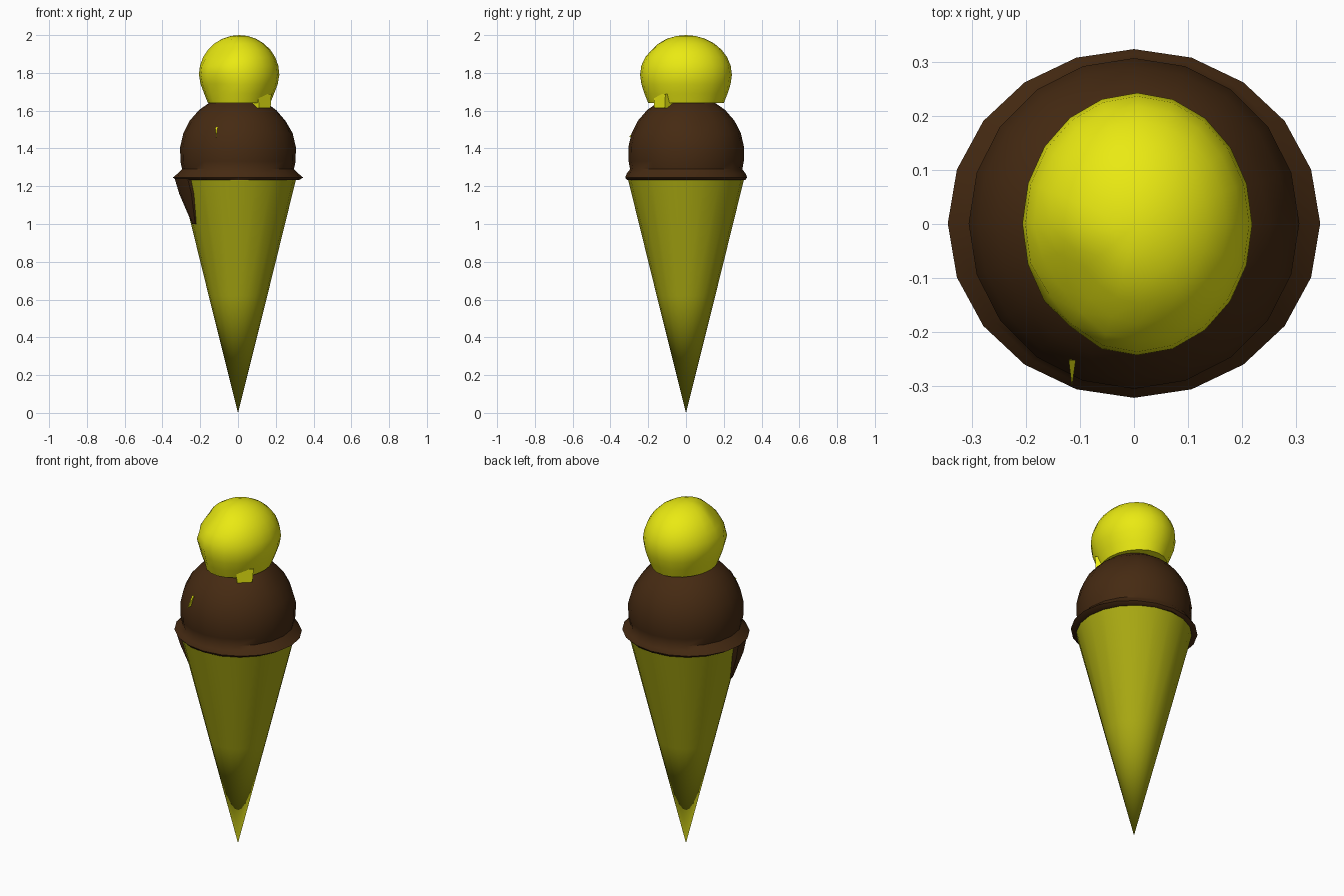
import bpy, bmesh, math
from mathutils import Vector

if "Cube" in bpy.data.objects:
    bpy.data.objects.remove(bpy.data.objects["Cube"])

SIDES = 20


def material(name, rgb):
    m = bpy.data.materials.new(name)
    m.diffuse_color = (*rgb, 1)
    m.use_nodes = True
    m.node_tree.nodes["Principled BSDF"].inputs["Base Color"].default_value = m.diffuse_color
    return m


def finish(name, bm, mat, angle=50):
    bmesh.ops.recalc_face_normals(bm, faces=bm.faces)
    me = bpy.data.meshes.new(name)
    bm.to_mesh(me)
    bm.free()
    ob = bpy.data.objects.new(name, me)
    bpy.context.collection.objects.link(ob)
    me.materials.append(mat)
    bpy.context.view_layer.objects.active = ob
    ob.select_set(True)
    bpy.ops.object.shade_smooth_by_angle(angle=math.radians(angle))
    ob.select_set(False)
    return ob


def lathe(profile, cx=0.0, cy=0.0, cap_bottom=True):
    """Stack elliptical rings (rx, ry, z) from bottom to top; zero radius makes a pole."""
    bm = bmesh.new()
    rings = []
    for rx, ry, z in profile:
        if rx == 0:
            rings.append([bm.verts.new((cx, cy, z))])
        else:
            rings.append([bm.verts.new((cx + rx * math.cos(2 * math.pi * i / SIDES),
                                        cy + ry * math.sin(2 * math.pi * i / SIDES), z))
                          for i in range(SIDES)])
    for a, b in zip(rings, rings[1:]):
        for i in range(SIDES):
            j = (i + 1) % SIDES
            if len(a) == 1:
                bm.faces.new((a[0], b[j], b[i]))
            elif len(b) == 1:
                bm.faces.new((a[i], a[j], b[0]))
            else:
                bm.faces.new((a[i], a[j], b[j], b[i]))
    if cap_bottom and len(rings[0]) > 1:
        bm.faces.new(rings[0])
    return bm, rings


def dent(bm, centre, radius, depth, axis):
    """Push the vertices near a point towards the axis point."""
    for v in bm.verts:
        d = (v.co - Vector(centre)).length / radius
        if d < 1:
            v.co += (Vector(axis) - v.co).normalized() * depth * (1 - d * d)


cone_mat = material("wafer", (0.40, 0.40, 0.006))
brown = material("chocolate", (0.06, 0.023, 0.006))
yellow = material("lemon", (0.82, 0.82, 0.006))

# Wafer cone
bm, rings = lathe([(0, 0, 0.0), (0.155, 0.155, 0.62), (0.308, 0.308, 1.24)])
bm.faces.new(rings[-1])
finish("wafer_cone", bm, cone_mat)

# Lower scoop with its melted brim
R, ZC = 0.308, 1.375
profile = [(0.295, 0.295, 1.232), (0.322, 0.312, 1.232), (0.345, 0.323, 1.246),
           (0.318, 0.314, 1.268), (0.296, 0.297, 1.29)]
for deg in range(-8, 90, 14):
    a = math.radians(deg)
    profile.append((R * math.cos(a), R * math.cos(a), ZC + R * math.sin(a)))
profile.append((0, 0, ZC + R))
bm, rings = lathe(profile, 0.0, 0.001)
dent(bm, (0.22, 0.1, 1.56), 0.13, 0.012, (0, 0, ZC))
finish("lower_scoop", bm, brown)

# Drip running from the brim down the cone
bm = bmesh.new()
def on_ring(r, deg, z):
    a = math.radians(deg)
    return bm.verts.new((r * math.cos(a), r * math.sin(a), z))
top = [on_ring(r, d, 1.25) for r, d in ((0.338, 180), (0.337, 198), (0.332, 216), (0.29, 216), (0.29, 180))]
mid = [on_ring(r, d, 1.16) for r, d in ((0.312, 184), (0.318, 198), (0.305, 216), (0.27, 216), (0.27, 184))]
low = [on_ring(r, d, 1.0) for r, d in ((0.252, 196), (0.256, 201), (0.252, 206), (0.24, 206), (0.24, 196))]
for a, b in ((top, mid), (mid, low)):
    for i in range(5):
        j = (i + 1) % 5
        bm.faces.new((a[i], a[j], b[j], b[i]))
bm.faces.new(top)
bm.faces.new(low)
finish("lower_scoop_drip", bm, brown, 35)

# Upper scoop, slightly deeper than wide, with a few dents
zc = 1.79
profile = [(0.165, 0.20, 1.64), (0.185, 0.22, 1.69), (0.204, 0.236, 1.74)]
for deg in range(0, 90, 13):
    a = math.radians(deg)
    profile.append((0.213 * math.cos(a), 0.243 * math.cos(a), zc + 0.21 * math.sin(a)))
profile.append((0, 0, 2.0))
bm, rings = lathe(profile, 0.006, 0.0)
core = (0.006, 0, zc)
dent(bm, (-0.12, -0.13, 1.92), 0.12, 0.022, core)
dent(bm, (-0.12, -0.19, 1.73), 0.08, 0.014, core)
dent(bm, (0.02, -0.17, 1.91), 0.07, 0.006, core)
finish("upper_scoop", bm, yellow)

# Short drip under the front right of the upper scoop
bm = bmesh.new()
bmesh.ops.create_cube(bm, size=1)
for v in bm.verts:
    s = 0.085 if v.co.z > 0 else 0.075
    x, y, z = v.co.x * s * 1.1, v.co.y * 0.06, v.co.z * 0.075
    a = math.radians(42)
    v.co = (0.122 + x * math.cos(a) - y * math.sin(a),
            -0.118 + x * math.sin(a) + y * math.cos(a), 1.652 + z)
finish("upper_scoop_drip", bm, yellow, 30)

# Tiny splash on the front of the lower scoop
bm = bmesh.new()
pts = [(-0.121, -0.252, 1.51), (-0.108, -0.252, 1.515), (-0.115, -0.302, 1.46), (-0.115, -0.25, 1.455)]
v = [bm.verts.new(p) for p in pts]
for f in ((0, 1, 2), (0, 2, 3), (1, 3, 2), (0, 3, 1)):
    bm.faces.new([v[i] for i in f])
finish("splash", bm, yellow, 30)
